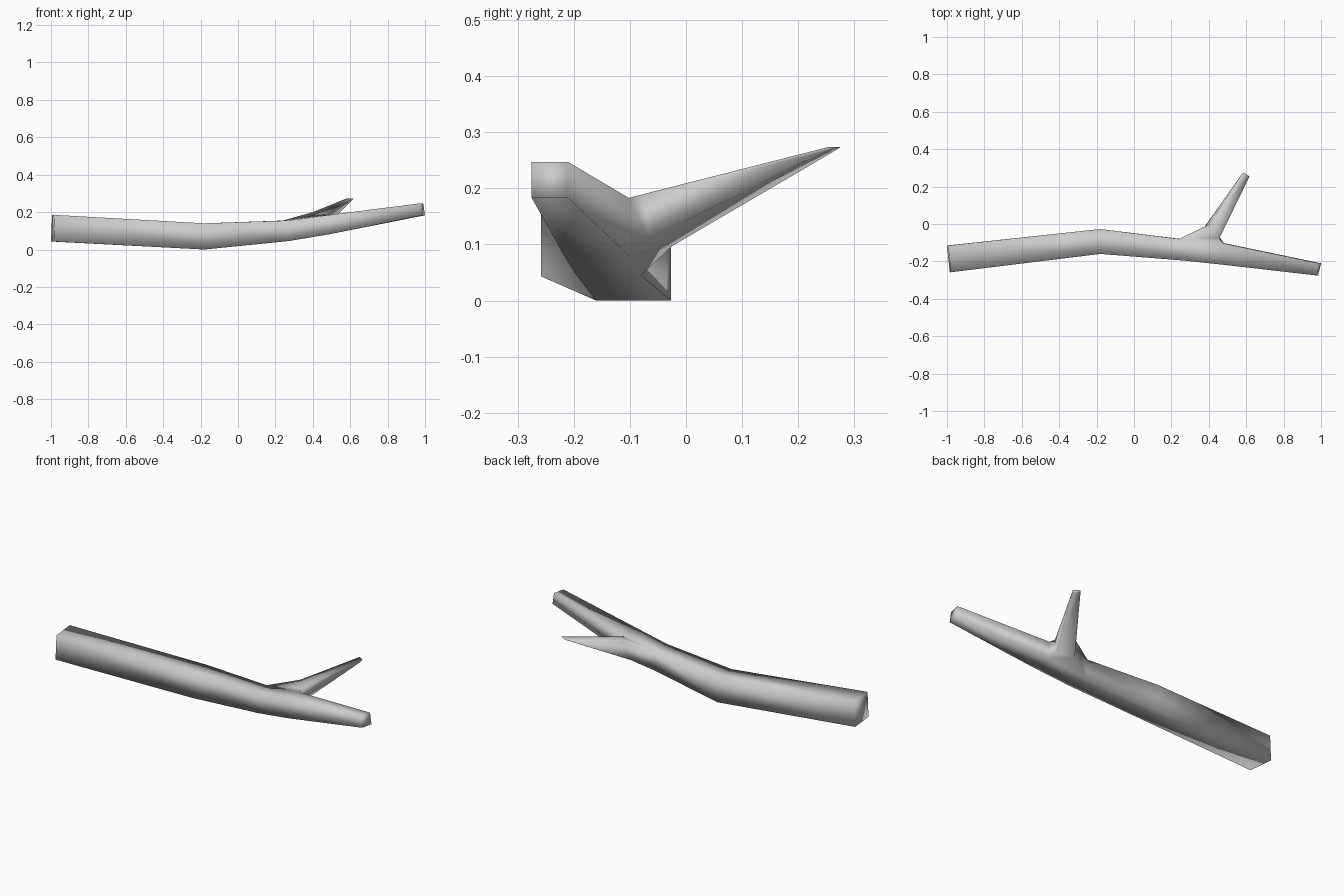
import bpy
import bmesh

cube = bpy.data.objects.get("Cube")
if cube:
    bpy.data.objects.remove(cube, do_unlink=True)

# Bark material
bark = bpy.data.materials.new("bark_grey")
bark.use_nodes = True
colour = (0.6, 0.6, 0.6, 1)
bark.diffuse_color = colour
bark.node_tree.nodes["Principled BSDF"].inputs["Base Color"].default_value = colour

bm = bmesh.new()


def ring(points):
    return [bm.verts.new(p) for p in points]


def bridge(a, b, skip=()):
    """Join two four-cornered rings, leaving out the listed sides."""
    for i in range(4):
        if i not in skip:
            j = (i + 1) % 4
            bm.faces.new((a[i], a[j], b[j], b[i]))


def section(x_front, x_back, y_front, y_back, low, high, lean):
    """Square stem section: front low, back low, back high, front high."""
    return ring([(x_front, y_front, low), (x_back, y_back, low),
                 (x_back + lean, y_back, high), (x_front + lean, y_front, high)])


# Main stem, thick end to thin end
stem = [
    section(-0.985, -1.0, -0.258, -0.115, 0.043, 0.185, 0.006),
    section(-0.18, -0.18, -0.16, -0.027, 0.0, 0.14, 0.0),
    section(0.27, 0.25, -0.195, -0.08, 0.045, 0.155, -0.01),
    section(0.48, 0.48, -0.217, -0.102, 0.08, 0.183, -0.01),
    section(0.985, 1.0, -0.275, -0.21, 0.183, 0.247, -0.01),
]
BACK = 1
for n in range(4):
    bridge(stem[n], stem[n + 1], skip=(BACK,) if n == 2 else ())
bm.faces.new(stem[0])
bm.faces.new(stem[-1])

# Side twig grows out of the open back panel
s, t = stem[2], stem[3]
base = [s[1], s[2], t[2], t[1]]
collar = ring([(0.37, -0.025, 0.097), (0.4, -0.003, 0.2),
               (0.457, -0.075, 0.19), (0.455, -0.065, 0.11)])
tip = ring([(0.58, 0.262, 0.265), (0.583, 0.276, 0.274),
            (0.617, 0.255, 0.274), (0.612, 0.243, 0.265)])
bridge(base, collar)
bridge(collar, tip)
bm.faces.new(tip)

bmesh.ops.recalc_face_normals(bm, faces=bm.faces[:])
for face in bm.faces:
    face.smooth = True

mesh = bpy.data.meshes.new("forked_branch")
bm.to_mesh(mesh)
bm.free()
mesh.materials.append(bark)
branch = bpy.data.objects.new("forked_branch", mesh)
bpy.context.collection.objects.link(branch)
